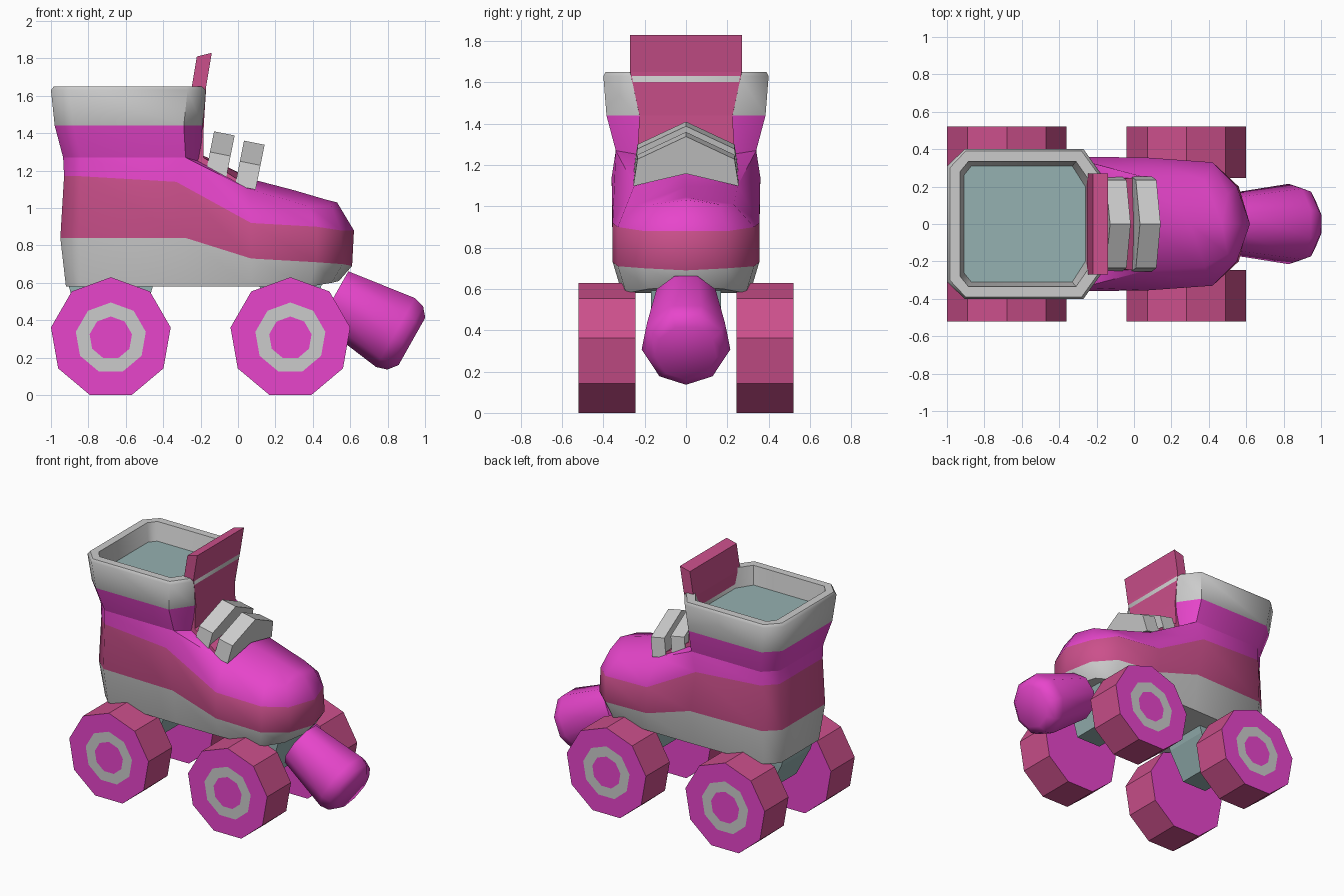
import bpy, bmesh, math
from mathutils import Vector

if "Cube" in bpy.data.objects:
    bpy.data.objects.remove(bpy.data.objects["Cube"])


def material(name, rgb):
    m = bpy.data.materials.new(name)
    m.diffuse_color = (*rgb, 1)
    m.use_nodes = True
    m.node_tree.nodes["Principled BSDF"].inputs["Base Color"].default_value = m.diffuse_color
    return m


GREY = material("grey", (0.8, 0.8, 0.8))
PINK = material("magenta", (0.80, 0.06, 0.60))
ROSE = material("rose", (0.60, 0.08, 0.26))
TEAL = material("teal", (0.30, 0.44, 0.44))


def loft(name, rings, mats, smooth=None):
    """Skin closed rings; mats = start cap, one per strip, end cap."""
    bm = bmesh.new()
    loops = [[bm.verts.new(p) for p in ring] for ring in rings]
    slots = list(dict.fromkeys(mats))
    n = len(loops[0])

    def face(verts, mat):
        bm.faces.new(verts).material_index = slots.index(mat)

    face(loops[0][::-1], mats[0])
    for a, b, mat in zip(loops, loops[1:], mats[1:]):
        for i in range(n):
            j = (i + 1) % n
            face((a[i], a[j], b[j], b[i]), mat)
    if mats[-1]:
        face(loops[-1], mats[-1])
    bmesh.ops.remove_doubles(bm, verts=bm.verts[:], dist=1e-4)
    bmesh.ops.recalc_face_normals(bm, faces=bm.faces[:])
    me = bpy.data.meshes.new(name)
    bm.to_mesh(me)
    bm.free()
    for m in slots:
        if m:
            me.materials.append(m)
    ob = bpy.data.objects.new(name, me)
    bpy.context.collection.objects.link(ob)
    if smooth:
        bpy.ops.object.select_all(action='DESELECT')
        ob.select_set(True)
        bpy.context.view_layer.objects.active = ob
        bpy.ops.object.shade_smooth_by_angle(angle=math.radians(smooth))
    return ob


def mirrored(half):
    """Close a half outline by reflecting it across y = 0."""
    return half + [(x, -y, z) for x, y, z in reversed(half)]


def at(z, *xy):
    return mirrored([(x, y, z) for x, y in xy])


# Foot: sole, side band and upper, each outline running heel to toe
foot = [
    [(-.92, .22, .58), (-.84, .30, .58), (-.28, .31, .58), (.07, .31, .58),
     (.38, .29, .58), (.50, .18, .60), (.54, 0, .61)],
    [(-.95, .25, .84), (-.85, .34, .84), (-.28, .355, .84), (.07, .355, .73),
     (.42, .33, .71), (.56, .20, .70), (.61, 0, .69)],
    [(-.93, .25, 1.17), (-.84, .34, 1.17), (-.33, .36, 1.14), (.07, .355, .92),
     (.42, .33, .90), (.55, .20, .88), (.62, 0, .88)],
    [(-.935, .25, 1.27), (-.84, .34, 1.27), (-.28, .34, 1.27), (.06, .25, 1.10),
     (.38, .23, 1.01), (.50, .16, 1.01), (.53, 0, 1.03)],
    [(-.80, 0, 1.25), (-.70, 0, 1.25), (-.20, 0, 1.28), (.05, 0, 1.16),
     (.30, 0, 1.095), (.47, 0, 1.045), (.53, 0, 1.03)],
]
loft("boot_foot", [mirrored(r) for r in foot], [GREY, GREY, ROSE, PINK, PINK, None], 50)

# Ankle shaft with padded cuff and inner lining
loft("boot_shaft", [
    at(1.12, (-.90, .23), (-.82, .31), (-.30, .31), (-.23, .20)),
    at(1.27, (-.935, .25), (-.84, .34), (-.28, .34), (-.20, .22)),
    at(1.44, (-.98, .29), (-.88, .385), (-.29, .385), (-.19, .24)),
    at(1.63, (-1.0, .31), (-.905, .40), (-.27, .40), (-.17, .26)),
    at(1.65, (-.985, .30), (-.90, .39), (-.28, .39), (-.18, .25)),
    at(1.65, (-.93, .28), (-.885, .335), (-.31, .335), (-.23, .22)),
    at(1.52, (-.91, .26), (-.87, .31), (-.33, .31), (-.26, .20)),
], [PINK, PINK, PINK, GREY, GREY, GREY, GREY, TEAL], 50)

# Tongue: front x, back x, z, half width, drop at the edges
tongue = [(-.14, -.22, 1.83, .27, 0), (-.17, -.25, 1.65, .27, 0),
          (-.183, -.26, 1.44, .225, 0), (-.185, -.26, 1.28, .235, .01),
          (.06, -.02, 1.163, .25, .05)]
loft("tongue", [[(f, -w, z - d), (f, 0, z), (f, w, z - d),
                 (b, w, z - d - .02), (b, 0, z - .02), (b, -w, z - d - .02)]
                for f, b, z, w, d in tongue], [ROSE] * 6)

# Two peaked straps leaning with the instep
arch = [(-.255, -.03), (-.235, .10), (0, .21), (.235, .10), (.255, -.03), (0, .03)]
for i, (x0, z0) in enumerate([(-.17, 1.20), (-.01, 1.15)]):
    loft(f"strap_{i + 1}", [[(x0 + dx + .2 * h, y, z0 + h - .2 * dx) for y, h in arch]
                            for dx in (0, .11)], [GREY] * 3)


# Nine-sided wheels with a hub ring on the outer face only
def wheel(name, cx, side):
    def ring(r, y):
        return [(cx + r * math.sin(k * math.tau / 9), side * y,
                 .305 + r * math.cos(k * math.tau / 9)) for k in range(9)]
    loft(name, [ring(.325, .245), ring(.325, .52), ring(.19, .52), ring(.115, .52)],
         [PINK, ROSE, PINK, GREY, PINK])


for place, cx, half in (("rear", -.68, .23), ("front", .28, .17)):
    wheel(f"{place}_wheel_left", cx, 1)
    wheel(f"{place}_wheel_right", cx, -1)
    # Tapered truck under the sole
    loft(f"{place}_truck", [[(cx - a, -b, z), (cx + a, -b, z), (cx + a, b, z), (cx - a, b, z)]
                            for a, b, z in ((half, .17, .60), (half - .02, .17, .53),
                                            (.10, .16, .32))], [TEAL] * 4)

# Toe stop: flared plug pointing forward and down
axis = Vector((.87, 0, -.49)).normalized()
up = Vector((.49, 0, .87)).normalized()
centre = Vector((.845, 0, .34))
loft("toe_stop", [[centre + axis * t - up * r * math.cos(k * math.tau / 9)
                   + Vector((0, r * math.sin(k * math.tau / 9), 0)) for k in range(9)]
                  for t, r in ((-.38, .165), (0, .218), (.06, .20), (.10, .15))],
     [PINK] * 5, 60)
